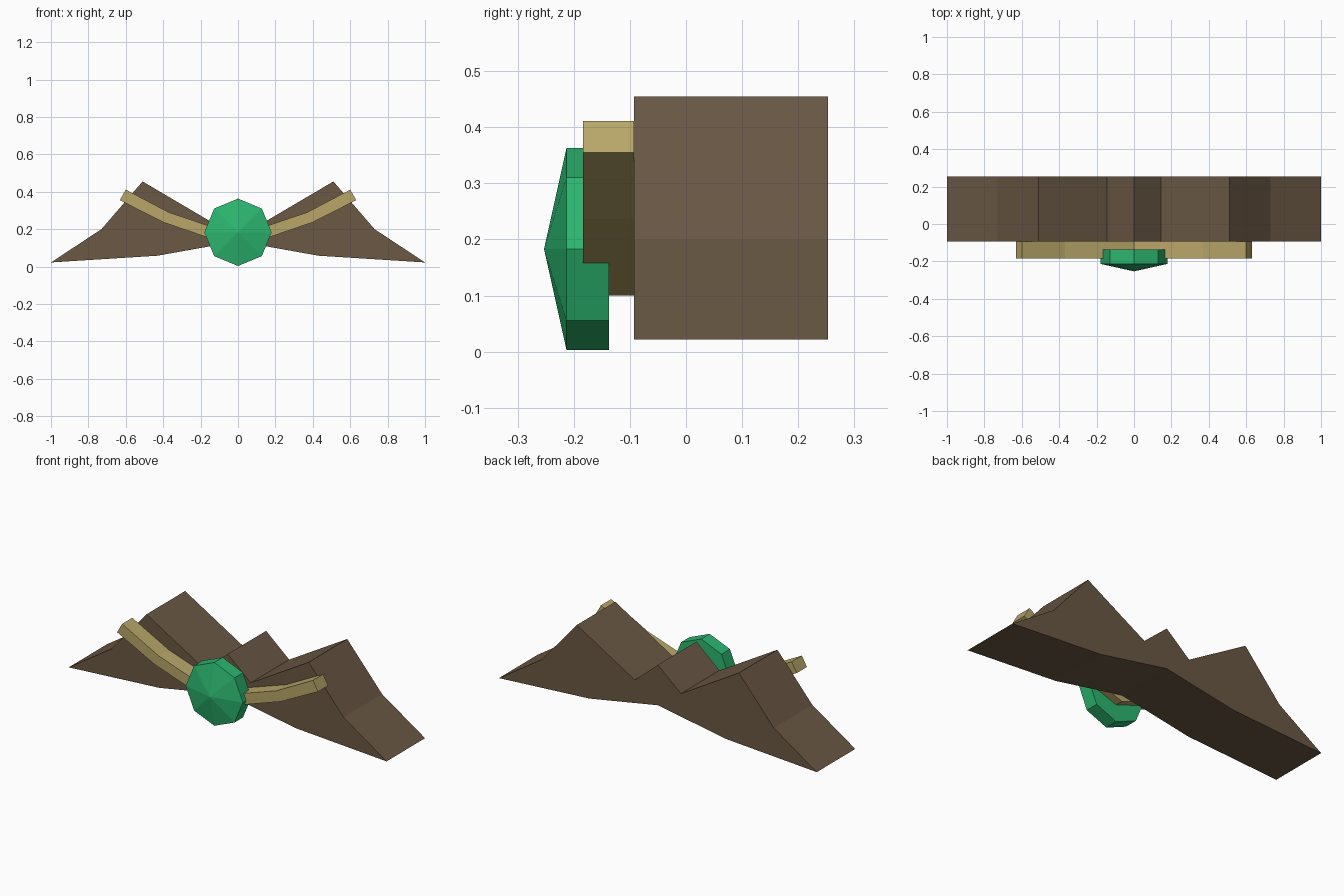
import bpy, bmesh, math

if "Cube" in bpy.data.objects:
    bpy.data.objects.remove(bpy.data.objects["Cube"])


def material(name, rgb):
    m = bpy.data.materials.new(name)
    m.diffuse_color = (*rgb, 1)
    m.use_nodes = True
    m.node_tree.nodes["Principled BSDF"].inputs["Base Color"].default_value = m.diffuse_color
    return m


def mirrored(half):
    # Complete a right-hand outline whose first and last points lie on x = 0
    return half + [(-x, z) for x, z in reversed(half[1:-1])]


def extrude_profile(name, points, y0, y1, mat, apex=None):
    # Extrude an xz outline along y; an apex turns the front into a point
    bm = bmesh.new()
    front = [bm.verts.new((x, y0, z)) for x, z in points]
    back = [bm.verts.new((x, y1, z)) for x, z in points]
    n = len(points)
    bm.faces.new(back)
    tip = bm.verts.new(apex) if apex else None
    if not tip:
        bm.faces.new(front)
    for i in range(n):
        j = (i + 1) % n
        bm.faces.new((front[i], front[j], back[j], back[i]))
        if tip:
            bm.faces.new((front[i], front[j], tip))
    bmesh.ops.recalc_face_normals(bm, faces=bm.faces[:])
    mesh = bpy.data.meshes.new(name)
    bm.to_mesh(mesh)
    bm.free()
    mesh.materials.append(mat)
    obj = bpy.data.objects.new(name, mesh)
    bpy.context.collection.objects.link(obj)
    return obj


brown = material("brown", (0.145, 0.098, 0.058))
tan = material("tan", (0.48, 0.38, 0.14))
green = material("green", (0.025, 0.47, 0.16))

# Winged body
extrude_profile("wing_body", mirrored([
    (0, 0.365), (0.145, 0.24), (0.51, 0.455), (0.73, 0.2),
    (1, 0.022), (0.43, 0.058), (0, 0.135)]), -0.093, 0.253, brown)

# Curved trim across the front
extrude_profile("trim_band", mirrored([
    (0, 0.165), (0.37, 0.29), (0.60, 0.411),
    (0.632, 0.355), (0.398, 0.236), (0, 0.1)]), -0.184, -0.093, tan)

# Eight-sided gem with a pointed front
octagon = [(0.18 * math.sin(i * math.pi / 4), 0.183 + 0.18 * math.cos(i * math.pi / 4))
           for i in range(8)]
extrude_profile("gem", octagon, -0.213, -0.137, green, apex=(0, -0.253, 0.183))
